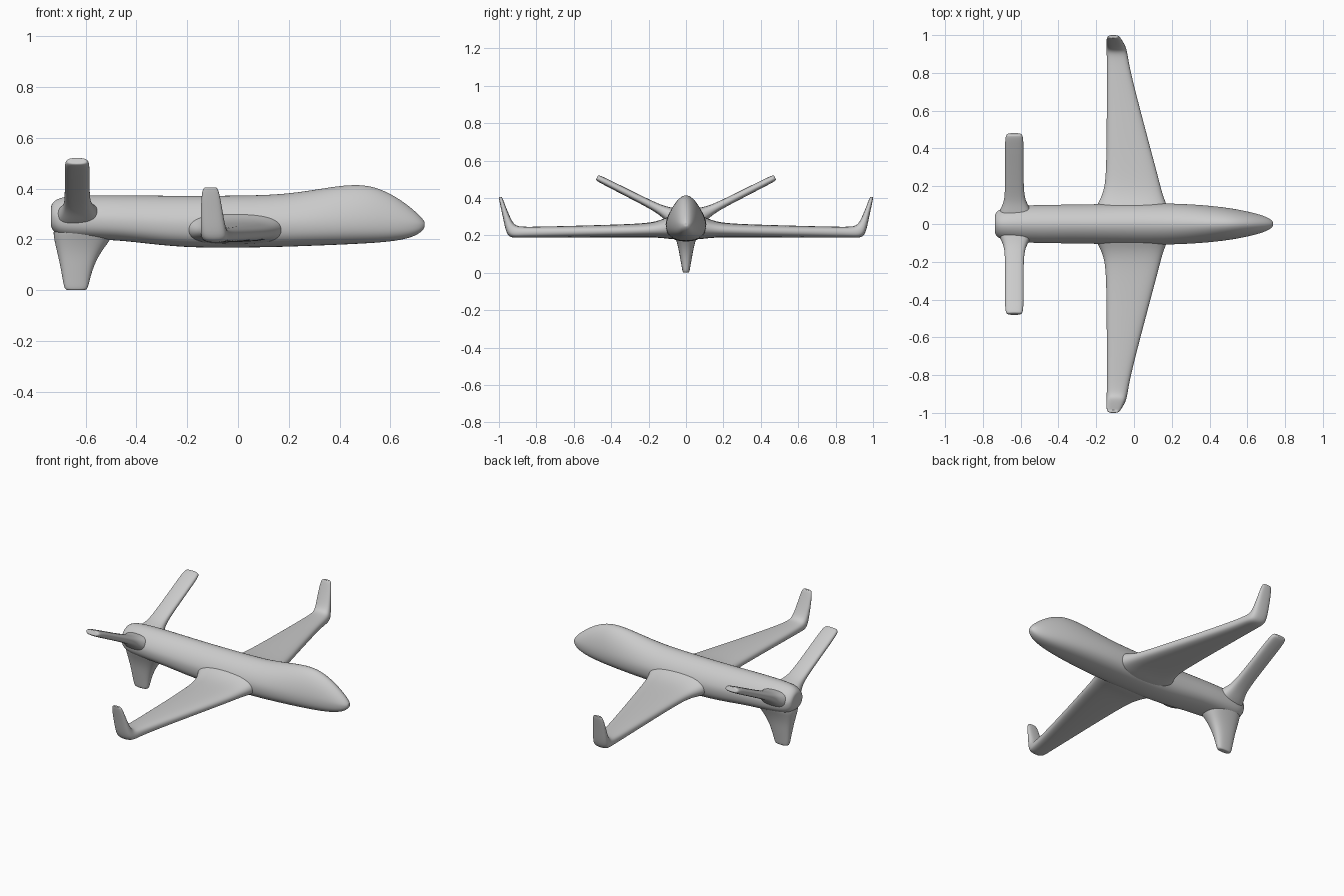
import bpy
from math import sin, cos, pi


def sgn_pow(v, e):
    return (abs(v) ** e) * (1 if v >= 0 else -1)


def loft(name, rings, mirror=False):
    """Skin a list of equal-length rings, add softened caps, smooth it."""
    def shrink(ring, f):
        c = [sum(p[i] for p in ring) / len(ring) for i in range(3)]
        return [[c[i] + (p[i] - c[i]) * f for i in range(3)] for p in ring]
    rings = [shrink(rings[0], 0.6)] + rings + [shrink(rings[-1], 0.6)]
    n = len(rings[0])
    verts = [p for r in rings for p in r]
    faces = [(a * n + i, a * n + (i + 1) % n, (a + 1) * n + (i + 1) % n, (a + 1) * n + i)
             for a in range(len(rings) - 1) for i in range(n)]
    faces += [list(range(n))[::-1], [(len(rings) - 1) * n + i for i in range(n)]]
    mesh = bpy.data.meshes.new(name)
    mesh.from_pydata(verts, [], faces)
    import bmesh
    bm = bmesh.new()
    bm.from_mesh(mesh)
    bmesh.ops.recalc_face_normals(bm, faces=bm.faces)
    for f in bm.faces:
        f.smooth = True
    bm.to_mesh(mesh)
    bm.free()
    ob = bpy.data.objects.new(name, mesh)
    bpy.context.collection.objects.link(ob)
    if mirror:
        m = ob.modifiers.new("mirror", 'MIRROR')
        m.use_axis = (False, True, False)
    s = ob.modifiers.new("smooth", 'SUBSURF')
    s.levels = s.render_levels = 2
    return ob


def blade(xa, xb, p, q, n=16):
    """Rounded section from x=xa to x=xb, between (y,z) points p and q."""
    out = []
    for i in range(n):
        t = 2 * pi * i / n
        u = sgn_pow(cos(t), 0.75)
        v = (sgn_pow(sin(t), 0.75) + 1) / 2
        out.append(((xa + xb) / 2 + u * (xb - xa) / 2,
                    p[0] + (q[0] - p[0]) * v, p[1] + (q[1] - p[1]) * v))
    return out


def body(x, zb, zm, zt, w, n=20):
    """Fuselage section: full belly, narrower ridge on top."""
    out = []
    for i in range(n):
        t = 2 * pi * i / n
        e = 1.2 if sin(t) > 0 else 0.8
        z = zm + sgn_pow(sin(t), e) * ((zt - zm) if sin(t) > 0 else (zm - zb))
        out.append((x, w * sgn_pow(cos(t), e if e < 1 else 1.1), z))
    return out


# Fuselage: x, bottom, widest height, top, half width
loft("fuselage", [body(*s) for s in [
    (-0.737, 0.245, 0.29, 0.338, 0.055), (-0.715, 0.215, 0.285, 0.362, 0.078),
    (-0.66, 0.203, 0.28, 0.375, 0.095), (-0.5, 0.197, 0.275, 0.376, 0.103),
    (-0.4, 0.188, 0.27, 0.375, 0.103), (-0.22, 0.166, 0.26, 0.373, 0.106),
    (0.0, 0.166, 0.26, 0.374, 0.11), (0.17, 0.169, 0.26, 0.378, 0.111),
    (0.3, 0.174, 0.262, 0.397, 0.106), (0.4, 0.178, 0.264, 0.414, 0.098),
    (0.48, 0.182, 0.265, 0.419, 0.089), (0.55, 0.186, 0.265, 0.407, 0.078),
    (0.63, 0.194, 0.262, 0.366, 0.061), (0.69, 0.209, 0.26, 0.319, 0.043),
    (0.722, 0.228, 0.258, 0.288, 0.027), (0.735, 0.246, 0.258, 0.27, 0.012)]])

# Wings with flared roots and upturned tips
loft("wing", [blade(*s) for s in [
    (-0.215, 0.195, (0.02, 0.178), (0.02, 0.32)), (-0.21, 0.185, (0.08, 0.178), (0.08, 0.31)),
    (-0.188, 0.168, (0.12, 0.184), (0.12, 0.288)), (-0.164, 0.15, (0.17, 0.188), (0.17, 0.272)),
    (-0.15, 0.13, (0.25, 0.189), (0.25, 0.262)), (-0.146, 0.062, (0.5, 0.188), (0.5, 0.254)),
    (-0.145, -0.017, (0.8, 0.187), (0.8, 0.246)), (-0.145, -0.03, (0.89, 0.187), (0.87, 0.246)),
    (-0.146, -0.04, (0.948, 0.185), (0.91, 0.25)), (-0.147, -0.05, (0.966, 0.23), (0.93, 0.275)),
    (-0.147, -0.06, (0.98, 0.30), (0.95, 0.32)), (-0.145, -0.07, (0.994, 0.365), (0.97, 0.37)),
    (-0.138, -0.08, (1.002, 0.405), (0.983, 0.405))]], mirror=True)

# V-tail fins: x range, centre y and z, half thickness
loft("tail_fin", [blade(a, b, (y + 0.46 * h, z - 0.89 * h), (y - 0.46 * h, z + 0.89 * h))
                  for a, b, y, z, h in [
    (-0.725, -0.53, 0.03, 0.285, 0.055), (-0.71, -0.545, 0.075, 0.305, 0.045),
    (-0.69, -0.57, 0.115, 0.325, 0.031), (-0.684, -0.583, 0.165, 0.352, 0.022),
    (-0.683, -0.584, 0.3, 0.42, 0.02), (-0.684, -0.584, 0.43, 0.486, 0.019),
    (-0.68, -0.588, 0.476, 0.509, 0.017)]], mirror=True)

# Belly fin under the tail
loft("belly_fin", [blade(a, b, (-w, z), (w, z)) for a, b, z, w in [
    (-0.732, -0.475, 0.25, 0.085), (-0.728, -0.495, 0.205, 0.064), (-0.714, -0.54, 0.15, 0.045),
    (-0.7, -0.57, 0.09, 0.034), (-0.69, -0.586, 0.03, 0.023), (-0.683, -0.593, 0.0, 0.018)]])
